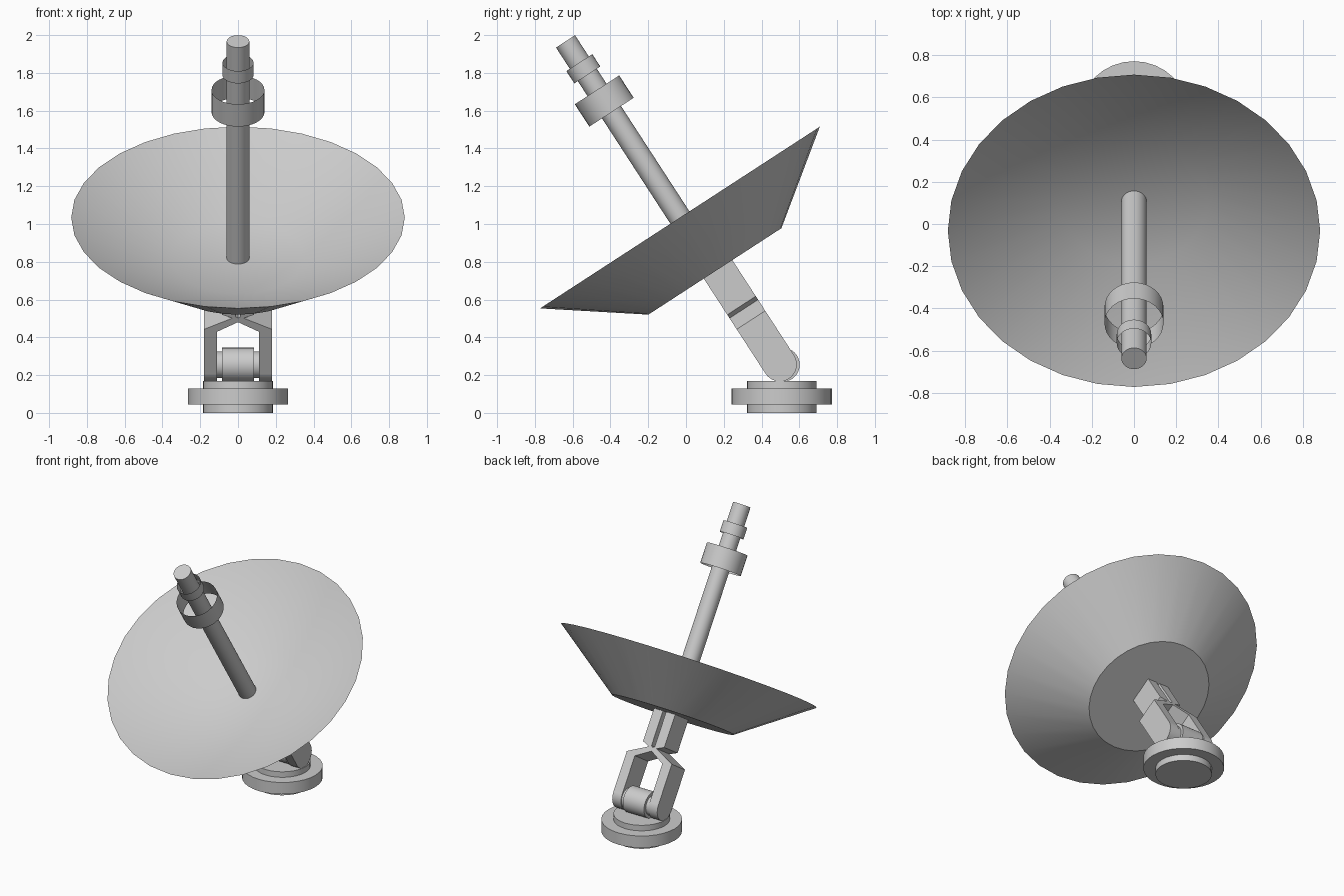
import bpy, bmesh, math
from mathutils import Matrix

cube = bpy.data.objects.get("Cube")
if cube:
    bpy.data.objects.remove(cube)

grey = bpy.data.materials.new("light_grey")
grey.use_nodes = True
color = (0.6, 0.6, 0.6, 1)
grey.diffuse_color = color
grey.node_tree.nodes["Principled BSDF"].inputs["Base Color"].default_value = color

# Frames: the tilted dish axis, the slightly offset fork, the sideways hinge and the base
tilt = Matrix.Rotation(math.radians(33), 4, 'X')
dish_frame = Matrix.Translation((0, 0.153, 0.749)) @ tilt
fork_frame = dish_frame @ Matrix.Translation((0, 0.02, 0))
base_frame = Matrix.Translation((0, 0.507, 0))
sideways = Matrix.Rotation(math.pi / 2, 4, 'Y')
hinge_frame = Matrix.Translation((0, 0.512, 0.255)) @ sideways
PIVOT = -0.6


def finish(name, bm, frame):
    bmesh.ops.remove_doubles(bm, verts=bm.verts, dist=1e-5)
    bmesh.ops.recalc_face_normals(bm, faces=bm.faces)
    mesh = bpy.data.meshes.new(name)
    bm.to_mesh(mesh)
    bm.free()
    mesh.transform(frame)
    mesh.materials.append(grey)
    obj = bpy.data.objects.new(name, mesh)
    bpy.context.collection.objects.link(obj)
    bpy.ops.object.select_all(action='DESELECT')
    bpy.context.view_layer.objects.active = obj
    obj.select_set(True)
    bpy.ops.object.shade_smooth_by_angle(angle=math.radians(30))
    return obj


def lathe(name, profile, frame, sides=32):
    """Spin (radius, height) points about the local z axis."""
    bm = bmesh.new()
    verts = [bm.verts.new((r, 0, h)) for r, h in profile]
    edges = [bm.edges.new(pair) for pair in zip(verts, verts[1:])]
    bmesh.ops.spin(bm, geom=verts + edges, cent=(0, 0, 0), axis=(0, 0, 1),
                   angle=math.tau, steps=sides, use_merge=False)
    return finish(name, bm, frame)


def rod(name, radius, low, high, frame):
    return lathe(name, [(0, low), (radius, low), (radius, high), (0, high)], frame)


# Base: a narrow drum with a wide flange
lathe("base", [(0, 0), (0.185, 0), (0.185, 0.045), (0.265, 0.045), (0.265, 0.13),
               (0.185, 0.13), (0.185, 0.17), (0, 0.17)], base_frame)

# Hinge barrel with thinner ends
lathe("hinge_barrel", [(0, -0.115), (0.07, -0.115), (0.07, -0.085), (0.09, -0.085),
                       (0.09, 0.085), (0.07, 0.085), (0.07, 0.115), (0, 0.115)],
      hinge_frame)

# Fork: bent bar on each side, with a rounded foot
fork_outline = [(0.11, PIVOT), (0.11, -0.335), (0, -0.275), (0, -0.25), (0.013, -0.24),
                (0.013, 0.01), (0.085, 0.01), (0.085, -0.228), (0.03, -0.25),
                (0.18, -0.32), (0.18, PIVOT)]
for side, label in ((1, "left"), (-1, "right")):
    bm = bmesh.new()
    face = bm.faces.new([bm.verts.new((side * x, -0.09, z)) for x, z in fork_outline])
    extruded = bmesh.ops.extrude_face_region(bm, geom=[face])["geom"]
    bmesh.ops.translate(bm, vec=(0, 0.18, 0),
                        verts=[v for v in extruded if isinstance(v, bmesh.types.BMVert)])
    finish(label + "_fork_arm", bm, fork_frame)
    foot = fork_frame @ Matrix.Translation((side * 0.145, 0, PIVOT)) @ sideways
    rod(label + "_fork_foot", 0.09, -0.035, 0.035, foot)

# Dish: a cone with a flat floor and a sharp rim
lathe("dish", [(0, 0), (0.42, 0), (0.883, 0.34), (0.35, 0.085), (0, 0.085)], dish_frame)

# Feed mast with two open collars
rod("mast", 0.06, 0.08, 1.452, dish_frame)
for name, radius, low, high in (("large_collar", 0.14, 1.005, 1.146),
                                ("small_collar", 0.082, 1.24, 1.318)):
    lathe(name, [(radius, low), (radius, high)], dish_frame)
